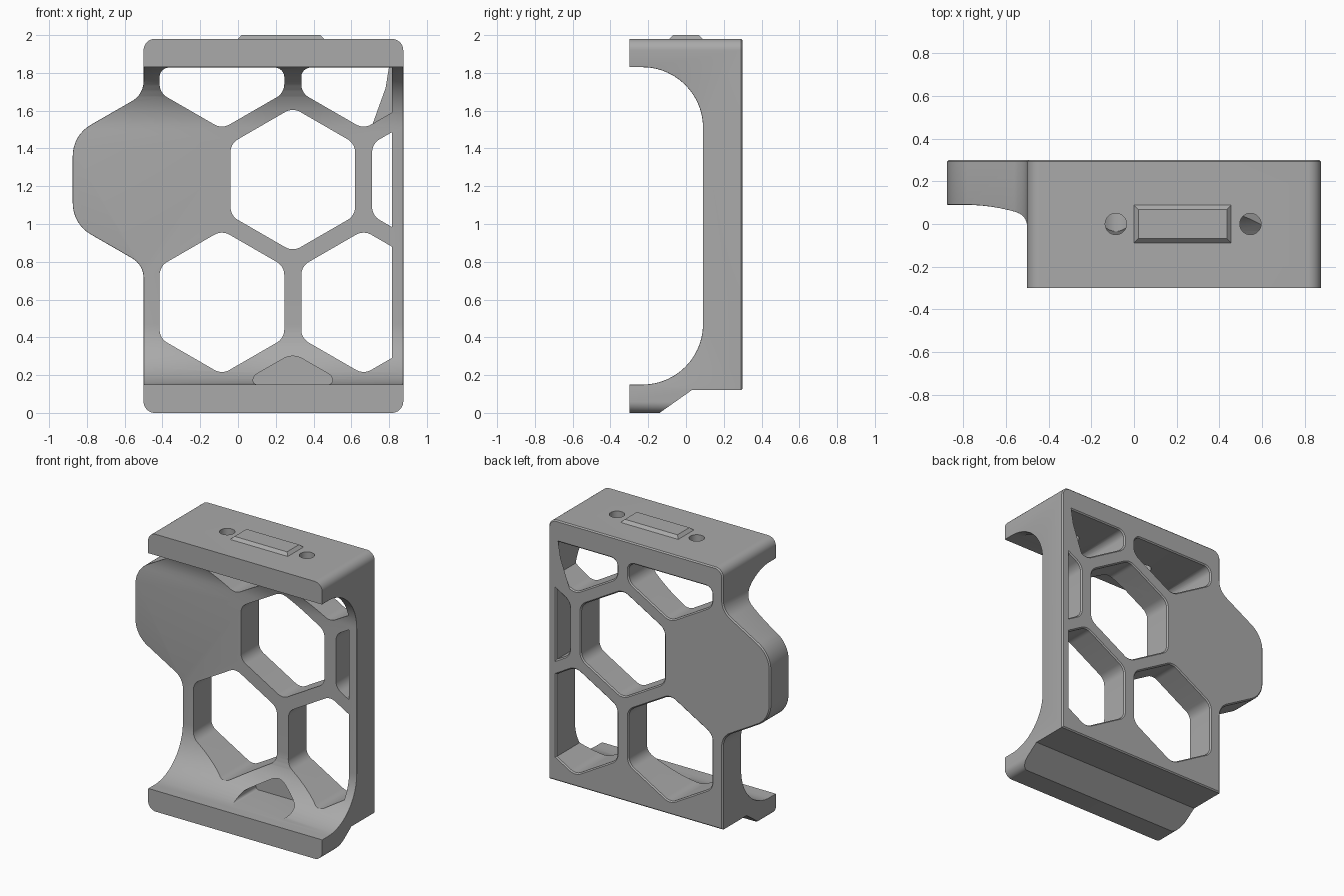
import bpy, bmesh, math
from mathutils import Vector

if "Cube" in bpy.data.objects:
    bpy.data.objects.remove(bpy.data.objects["Cube"], do_unlink=True)

grey = bpy.data.materials.new("mid grey")
grey.use_nodes = True
grey.diffuse_color = (0.4, 0.4, 0.4, 1)
grey.node_tree.nodes["Principled BSDF"].inputs["Base Color"].default_value = (0.4, 0.4, 0.4, 1)


def rounded(corners, segments=8):
    """Polygon with each (u, v, radius) corner replaced by an arc."""
    out = []
    for i, (u, v, r) in enumerate(corners):
        p = Vector((u, v))
        if r == 0:
            out.append(p)
            continue
        a = (Vector(corners[i - 1][:2]) - p).normalized()
        b = (Vector(corners[(i + 1) % len(corners)][:2]) - p).normalized()
        half = a.angle(b) / 2
        centre = p + (a + b).normalized() * (r / math.sin(half))
        start = p + a * (r / math.tan(half)) - centre
        end = p + b * (r / math.tan(half)) - centre
        for k in range(segments + 1):
            t = k / segments
            out.append(centre + start.lerp(end, t).normalized() * r)
    return out


def clip(points, axis, limit):
    """Keep the part of a polygon below a limit on one axis."""
    out = []
    for i, q in enumerate(points):
        p = points[i - 1]
        if (p[axis] <= limit) != (q[axis] <= limit):
            out.append(p.lerp(q, (limit - p[axis]) / (q[axis] - p[axis])))
        if q[axis] <= limit:
            out.append(q)
    return out


def prism(name, points, axis, low, high):
    """Extrude a 2D outline along one axis."""
    def place(p, d):
        return {"x": (d, p[0], p[1]), "y": (p[0], d, p[1]), "z": (p[0], p[1], d)}[axis]
    bm = bmesh.new()
    face = bm.faces.new([bm.verts.new(place(p, low)) for p in points])
    new = bmesh.ops.extrude_face_region(bm, geom=[face])["geom"]
    shift = Vector(place((0, 0), high - low))
    bmesh.ops.translate(bm, verts=[g for g in new if isinstance(g, bmesh.types.BMVert)], vec=shift)
    bmesh.ops.recalc_face_normals(bm, faces=bm.faces)
    mesh = bpy.data.meshes.new(name)
    bm.to_mesh(mesh)
    bm.free()
    obj = bpy.data.objects.new(name, mesh)
    bpy.context.collection.objects.link(obj)
    mesh.materials.append(grey)
    return obj


def combine(obj, tool, operation):
    """Apply a boolean and discard the tool."""
    tool.hide_render = True
    bpy.context.view_layer.objects.active = obj
    mod = obj.modifiers.new("cut", 'BOOLEAN')
    mod.operation, mod.object, mod.solver = operation, tool, 'EXACT'
    bpy.ops.object.modifier_apply(modifier=mod.name)
    bpy.data.objects.remove(tool, do_unlink=True)


def bevel_where(obj, rule, width, segments):
    """Bevel the edges chosen by a rule."""
    bm = bmesh.new()
    bm.from_mesh(obj.data)
    bmesh.ops.remove_doubles(bm, verts=bm.verts, dist=0.0005)
    bm.normal_update()
    edges = [e for e in bm.edges if len(e.link_faces) == 2 and rule(e)]
    bmesh.ops.bevel(bm, geom=edges, offset=width, segments=segments,
                    profile=0.5, affect='EDGES', clamp_overlap=True)
    bm.to_mesh(obj.data)
    bm.free()


# C-shaped side profile cut to the front outline
FLOOR, CEILING, FRONT, BACK = 0.15, 1.83, 0.09, 0.3
profile = rounded([(-0.3, 0, 0), (-0.14, 0, 0), (0.03, 0.12, 0), (BACK, 0.12, 0),
                   (BACK, 1.98, 0), (-0.3, 1.98, 0), (-0.3, CEILING, 0),
                   (FRONT, CEILING, 0.32), (FRONT, FLOOR, 0.32), (-0.3, FLOOR, 0)], 16)
outline = rounded([(-0.5, 0, 0.06), (0.875, 0, 0.06), (0.875, 1.98, 0.06), (-0.5, 1.98, 0.06),
                   (-0.5, 1.686, 0.12), (-0.875, 1.47, 0.19),
                   (-0.875, 1.0, 0.19), (-0.5, 0.784, 0.12)])
frame = prism("bracket_frame", profile, "x", -1, 1)
combine(frame, prism("outline_tool", outline, "y", -1, 1), 'INTERSECT')


# Soft inner front edges
def inner_front_edge(e):
    mid = (e.verts[0].co + e.verts[1].co) / 2
    nx = sorted(abs(f.normal.x) for f in e.link_faces)
    return FLOOR - 0.001 < mid.z < CEILING + 0.001 and mid.y < 0.2 and nx[0] < 0.01 and nx[1] > 0.1


bevel_where(frame, inner_front_edge, 0.04, 4)

# Honeycomb windows, trimmed by the side wall and the top flange
PITCH, HALF = 0.75, 0.33


def hexagon(cx, cz):
    r = HALF / math.cos(math.pi / 6)
    pts = [Vector((cx + r * math.sin(k * math.pi / 3), cz + r * math.cos(k * math.pi / 3)))
           for k in range(6)]
    pts = clip(pts, 1, CEILING - 0.002)
    return clip(rounded([(p.x, p.y, 0.05 if p.y > 1.82 else 0.08) for p in pts]), 0, 0.815)


row = PITCH * math.cos(math.pi / 6)
for cx, level in ((0.29, 0), (1.04, 0), (-0.085, -1), (0.665, -1), (-0.085, 1), (0.665, 1)):
    combine(frame, prism("window_tool", hexagon(cx, 1.235 + level * row), "y", -0.29, 1), 'DIFFERENCE')

# Blind pocket in the lower fillet
pocket = rounded([(0.08, FLOOR + 0.001, 0.02), (0.08, 0.195, 0.04), (0.29, 0.316, 0.1),
                  (0.5, 0.195, 0.04), (0.5, FLOOR + 0.001, 0.02)])
combine(frame, prism("pocket_tool", pocket, "y", -0.29, FRONT - 0.001), 'DIFFERENCE')

# Screw holes in the top flange
for cx in (-0.085, 0.545):
    circle = [(cx + 0.05 * math.cos(k * math.pi / 16), 0.05 * math.sin(k * math.pi / 16)) for k in range(32)]
    combine(frame, prism("screw_tool", circle, "z", 1.6, 2.2), 'DIFFERENCE')

# Small chamfer round every rear edge
bevel_where(frame, lambda e: all(v.co.y > BACK - 0.001 for v in e.verts)
            and e.calc_face_angle(0) > 0.5, 0.012, 1)

# Chamfered locating rib on top
rib = prism("locating_rib", [(0, -0.088), (0.455, -0.088), (0.455, 0.088), (0, 0.088)], "z", 1.975, 2)
bevel_where(rib, lambda e: all(v.co.z > 1.99 for v in e.verts), 0.02, 1)

bpy.ops.object.select_all(action='DESELECT')
frame.select_set(True)
bpy.context.view_layer.objects.active = frame
bpy.ops.object.shade_smooth_by_angle(angle=math.radians(28))
